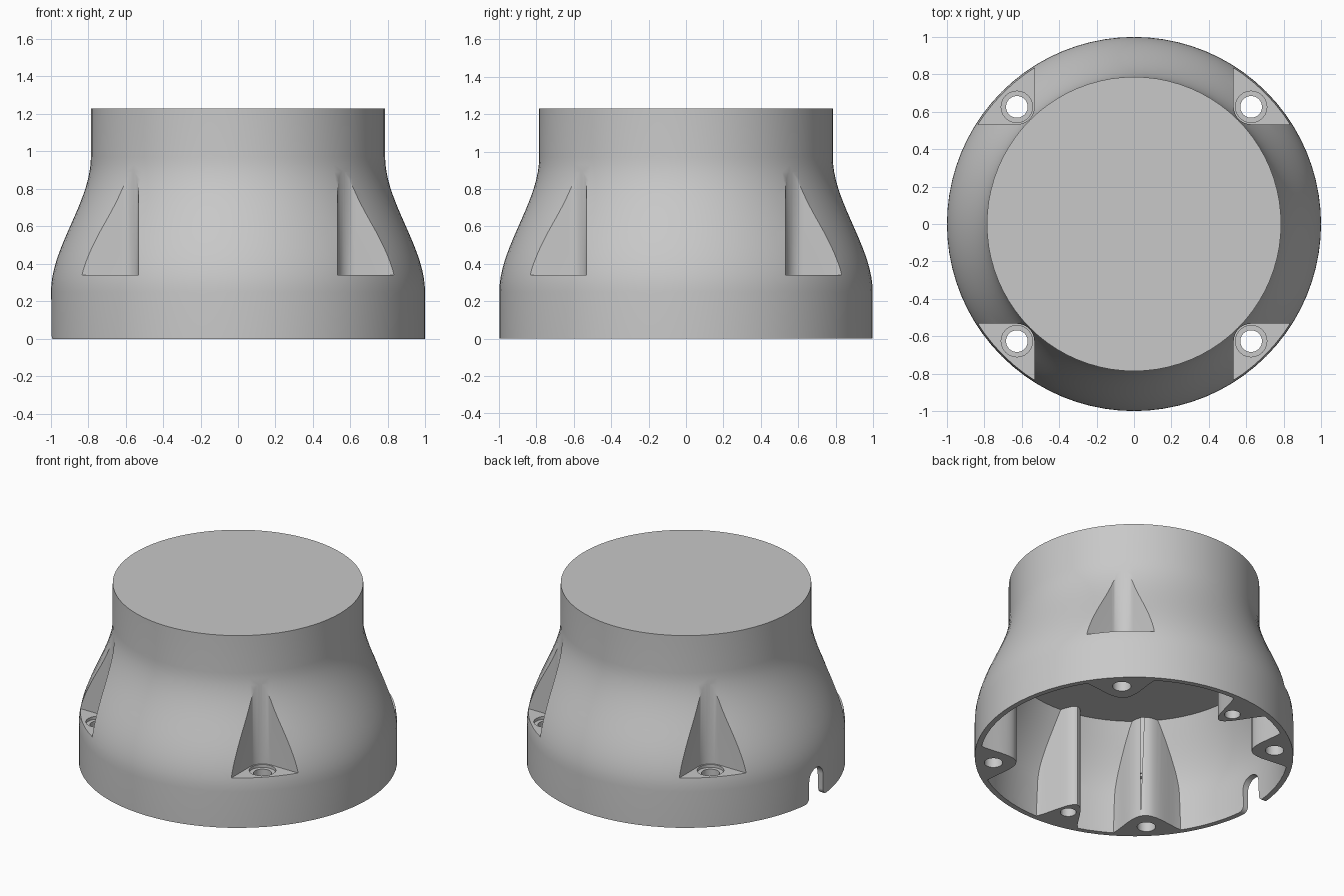
import bpy, bmesh
from math import sin, cos, pi, radians
from mathutils import Matrix, Vector

cube = bpy.data.objects.get("Cube")
if cube:
    bpy.data.objects.remove(cube, do_unlink=True)

HEIGHT, CEILING, FLOOR = 1.23, 0.71, 0.34
SCREW = 0.625          # x and y distance of the corner screws
SEGMENTS = 80

grey = bpy.data.materials.new("light grey plastic")
grey.use_nodes = True
colour = (0.58, 0.58, 0.58, 1)
grey.diffuse_color = colour
grey.node_tree.nodes["Principled BSDF"].inputs["Base Color"].default_value = colour


def finish(bm, name):
    bmesh.ops.recalc_face_normals(bm, faces=bm.faces)
    mesh = bpy.data.meshes.new(name)
    bm.to_mesh(mesh)
    bm.free()
    mesh.materials.append(grey)
    obj = bpy.data.objects.new(name, mesh)
    bpy.context.collection.objects.link(obj)
    return obj


def lathe(name, profile):
    """Turn (radius, z) points, starting and ending on the axis."""
    bm = bmesh.new()
    verts = [bm.verts.new((r, 0, z)) for r, z in profile]
    edges = [bm.edges.new(pair) for pair in zip(verts, verts[1:])]
    bmesh.ops.spin(bm, geom=verts + edges, cent=(0, 0, 0), axis=(0, 0, 1),
                   angle=2 * pi, steps=SEGMENTS)
    bmesh.ops.remove_doubles(bm, verts=bm.verts, dist=1e-4)
    return finish(bm, name)


def prism(name, outline, depth, matrix):
    """Extrude a 2D outline along local z, then place it."""
    bm = bmesh.new()
    face = bm.faces.new([bm.verts.new((a, b, 0)) for a, b in outline])
    top = bmesh.ops.extrude_face_region(bm, geom=[face])["geom"]
    bmesh.ops.translate(bm, vec=(0, 0, depth),
                        verts=[v for v in top if isinstance(v, bmesh.types.BMVert)])
    bmesh.ops.transform(bm, matrix=matrix, verts=bm.verts)
    return finish(bm, name)


def arc(cx, cy, r, start, end, steps):
    return [(cx + r * cos(radians(start + (end - start) * i / steps)),
             cy + r * sin(radians(start + (end - start) * i / steps)))
            for i in range(steps + 1)]


def hole(name, x, y, radius, z0, z1):
    return prism(name, arc(0, 0, radius, 0, 345, 23), z1 - z0,
                 Matrix.Translation((x, y, z0)))


def cut(obj, cutter):
    mod = obj.modifiers.new("cut", "BOOLEAN")
    mod.operation, mod.solver, mod.object = "DIFFERENCE", "EXACT", cutter
    bpy.context.view_layer.update()
    graph = bpy.context.evaluated_depsgraph_get()
    mesh = bpy.data.meshes.new_from_object(obj.evaluated_get(graph))
    obj.modifiers.clear()
    obj.data = mesh
    bpy.data.objects.remove(cutter, do_unlink=True)


def outer_radius(z):
    u = min(max((z - 0.25) / 0.72, 0), 1)
    return 0.998 - 0.213 * u * u * (3 - 2 * u)


def bell(reach, half_width):
    """Cross-section of an inner post that flows into the wall."""
    pts = []
    for i in range(-12, 13):
        t = i / 12
        pts.append((reach + (0.98 - reach) * (1 - cos(pi * t)) / 2, half_width * t))
    return pts + [(1.1, half_width), (1.1, -half_width)]


# outer body
steps = [0.25 + 0.72 * i / 18 for i in range(19)]
body = lathe("housing", [(0, 0), (outer_radius(0), 0)]
             + [(outer_radius(z), z) for z in steps]
             + [(outer_radius(HEIGHT), HEIGHT), (0, HEIGHT)])

# hollow inside, with the posts left standing
inner = [CEILING * i / 14 for i in range(15)]
cavity = lathe("cavity", [(0, -0.1), (0.963, -0.1)]
               + [(outer_radius(z) - 0.035 - 0.035 * z, z) for z in inner]
               + [(0, CEILING)])
posts = [(a, 0.74, 0.29) for a in (45, 135, 225, 315)]
posts += [(a, 0.70, 0.19) for a in (99.5, 260.5)]
for angle, reach, half_width in posts:
    place = Matrix.Rotation(radians(angle), 4, "Z") @ Matrix.Translation((0, 0, 0))
    cut(cavity, prism("post", bell(reach, half_width), 1, place))
cut(body, cavity)

# corner recesses with screw holes and counterbores
corner = arc(SCREW, SCREW, 0.093, 180, 270, 10)
edge = SCREW - 0.093
recess = corner + [(1.2, edge), (1.2, 1.2), (edge, 1.2)]
for quarter in range(4):
    turn = Matrix.Rotation(quarter * pi / 2, 4, "Z")
    cut(body, prism("recess", recess, 1, turn @ Matrix.Translation((0, 0, FLOOR))))
    x, y, _ = turn @ Vector((SCREW, SCREW, 0))
    cut(body, hole("counterbore", x, y, 0.084, FLOOR - 0.02, FLOOR + 0.1))
    cut(body, hole("screw_hole", x, y, 0.058, -0.1, FLOOR + 0.1))

# blind holes in the two smaller posts
for side in (-1, 1):
    cut(body, hole("blind_hole", -0.133, side * 0.80, 0.05, -0.1, 0.4))

# cable slot in the rim, with rounded lips
right = arc(0.115, 0.0, 0.04, 90, 180, 6)
lip = [(0.115 - 0.04 * (1 - cos(radians(a))), 0.04 * sin(radians(a)))
       for a in range(0, 91, 15)]
lip = [(0.115, -0.1)] + [(0.115 - 0.04 * sin(radians(a)),
                          0.04 * (1 - cos(radians(a)))) for a in range(0, 91, 15)]
slot = lip + arc(0, 0.145, 0.075, 0, 180, 14) + [(-y, z) for y, z in reversed(lip)]
axes = Matrix(((0, 0, 1, -1.3), (1, 0, 0, 0), (0, 1, 0, 0), (0, 0, 0, 1)))
cut(body, prism("cable_slot", slot, 0.5, axes))

# smooth shading with crisp edges
bpy.ops.object.select_all(action="DESELECT")
body.select_set(True)
bpy.context.view_layer.objects.active = body
bpy.ops.object.shade_smooth_by_angle(angle=radians(30))
